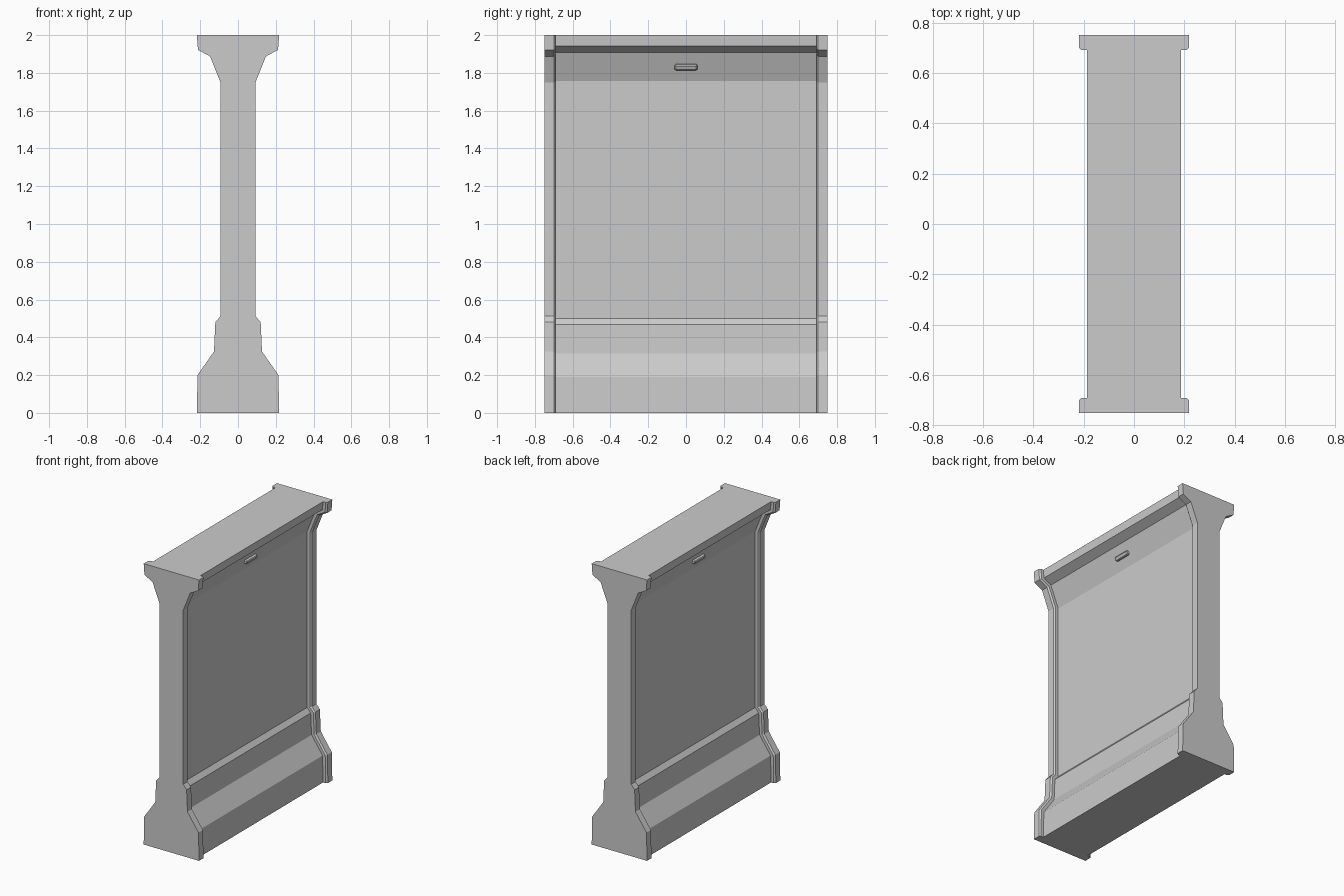
import bpy, bmesh, math
from mathutils import Vector

if "Cube" in bpy.data.objects:
    bpy.data.objects.remove(bpy.data.objects["Cube"])

# Half profile of the end ribs (x, z), bottom to top
RIB = [(0.218, 0), (0.214, 0.2), (0.127, 0.325), (0.12, 0.48), (0.093, 0.512),
       (0.093, 1.75), (0.148, 1.887), (0.212, 1.922), (0.218, 2.0)]


def inset(profile, d):
    """Move the half profile inwards by d with mitred corners; ends keep their height."""
    pts = [Vector(p) for p in profile]
    normals = []
    for a, b in zip(pts, pts[1:]):
        t = (b - a).normalized()
        normals.append(Vector((-t.y, t.x)))
    out = [(pts[0].x - d, pts[0].y)]
    for p, n1, n2 in zip(pts[1:-1], normals, normals[1:]):
        m = (n1 + n2) / (1 + n1.dot(n2))
        out.append(tuple(p + m * d))
    out.append((pts[-1].x - d, pts[-1].y))
    return out


def loft(name, sections):
    """Skin mirrored half profiles placed along y."""
    bm = bmesh.new()
    rings = []
    for y, half in sections:
        loop = half + [(-x, z) for x, z in reversed(half)]
        rings.append([bm.verts.new((x, y, z)) for x, z in loop])
    n = len(rings[0])
    for r, s in zip(rings, rings[1:]):
        for i in range(n):
            j = (i + 1) % n
            bm.faces.new((r[i], r[j], s[j], s[i]))
    bm.faces.new(rings[0])
    bm.faces.new(rings[-1])
    bmesh.ops.recalc_face_normals(bm, faces=bm.faces)
    mesh = bpy.data.meshes.new(name)
    bm.to_mesh(mesh)
    bm.free()
    ob = bpy.data.objects.new(name, mesh)
    bpy.context.collection.objects.link(ob)
    return ob


# Wall: recessed panel between two chamfered end ribs
chamfer, panel = inset(RIB, 0.01), inset(RIB, 0.031)
near = [(-0.75, RIB), (-0.70, RIB), (-0.69, chamfer), (-0.69, panel)]
far = [(-y, p) for y, p in reversed(near)]
loft("wall_section", near + far)

# Small light fitting under the cap on each side
(x0, z0), (x1, z1) = panel[5], panel[6]
tilt = math.atan2(x1 - x0, z1 - z0)
z = 1.833
x = x0 + (z - z0) * (x1 - x0) / (z1 - z0)
for side, label in ((1, "right"), (-1, "left")):
    bpy.ops.mesh.primitive_cube_add(size=1, location=(side * x, 0, z),
                                    rotation=(0, side * tilt, 0))
    lamp = bpy.context.object
    lamp.name = "wall_light_" + label
    lamp.scale = (0.04, 0.12, 0.03)
    bpy.ops.object.transform_apply(location=False, rotation=False, scale=True)
    bevel = lamp.modifiers.new("bevel", 'BEVEL')
    bevel.width = 0.006
    bevel.segments = 1
